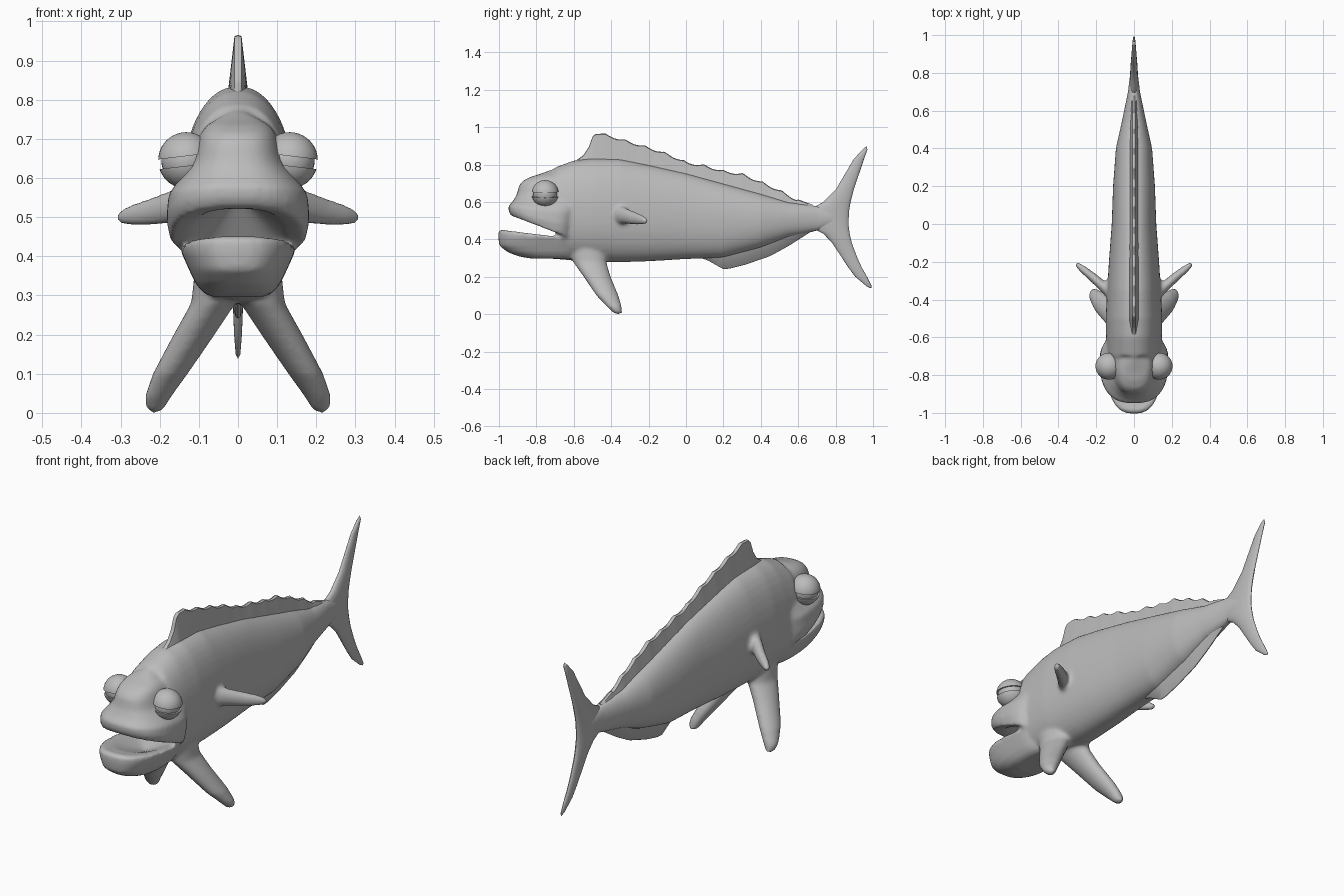
import bpy, bmesh, math
from mathutils import Vector

if "Cube" in bpy.data.objects:
    bpy.data.objects.remove(bpy.data.objects["Cube"])

grey = bpy.data.materials.new("plain grey")
grey.diffuse_color = (0.5, 0.5, 0.5, 1)
grey.use_nodes = True
grey.node_tree.nodes["Principled BSDF"].inputs["Base Color"].default_value = grey.diffuse_color


def loft(bm, rings, start=None, end=None):
    """Skin a list of rings; each end closes on a flat cap or on a point."""
    vs = [[bm.verts.new(p) for p in r] for r in rings]
    n = len(vs[0])
    for a, b in zip(vs, vs[1:]):
        for i in range(n):
            bm.faces.new((a[i], a[(i + 1) % n], b[(i + 1) % n], b[i]))
    for ring, tip in ((vs[0], start), (vs[-1], end)):
        if tip is None:
            bm.faces.new(ring)
        else:
            t = bm.verts.new(tip)
            for i in range(n):
                bm.faces.new((ring[i], ring[(i + 1) % n], t))


def finish(bm, name):
    bmesh.ops.recalc_face_normals(bm, faces=bm.faces)
    me = bpy.data.meshes.new(name)
    bm.to_mesh(me)
    bm.free()
    ob = bpy.data.objects.new(name, me)
    bpy.context.collection.objects.link(ob)
    me.materials.append(grey)
    bpy.ops.object.select_all(action='DESELECT')
    ob.select_set(True)
    bpy.context.view_layer.objects.active = ob
    bpy.ops.object.shade_smooth_by_angle(angle=math.radians(45))
    return ob


def spow(v, e):
    return math.copysign(abs(v) ** e, v)


def angles(n):
    return [2 * math.pi * i / n for i in range(n)]


def interp(pts, y):
    for (a, za), (b, zb) in zip(pts, pts[1:]):
        if y <= b:
            return za + (zb - za) * max(0, (y - a) / (b - a))
    return pts[-1][1]


def layer(z, front, w, back, tilt=0, inset=1.0):
    """Level, squarish oval slice of the head or jaw."""
    yc, e, ring = -0.72, 2 / 2.6, []
    for a in angles(40):
        s = spow(math.sin(a), e) * inset
        y = yc + s * (back if s > 0 else yc - front)
        ring.append((w * inset * spow(math.cos(a), e), y, z + tilt * (y - front)))
    return ring


body = bmesh.new()

# Trunk: y, bottom, top, half width, height of widest point
trunk = [(-.70, .295, .785, .145, .53), (-.6, .287, .822, .148, .53), (-.5, .28, .835, .15, .53),
         (-.35, .278, .83, .142, .53), (-.2, .283, .80, .133, .52), (0, .295, .755, .118, .51),
         (.2, .302, .70, .111, .50), (.4, .355, .645, .096, .50), (.55, .412, .60, .063, .51),
         (.7, .445, .58, .032, .515), (.8, .47, .56, .02, .515)]
rings = []
for y, zb, zt, w, zw in trunk:
    ring = []
    for a in angles(40):
        c, s = math.cos(a), math.sin(a)
        ring.append((w * spow(c, .9), y, zw + (s * (zt - zw) if s > 0 else spow(s, .9) * (zw - zb))))
    rings.append(ring)
loft(body, rings, start=(0, -.55, .46))

# Upper head with flared lip and hollow palate
head = [layer(.535, -.925, .15, .12, -.40, .82), layer(.525, -.935, .172, .12, -.38),
        layer(.55, -.948, .183, .13, -.25), layer(.578, -.95, .178, .15, -.1),
        layer(.605, -.925, .145, .2), layer(.64, -.905, .118, .2), layer(.69, -.892, .104, .2),
        layer(.715, -.87, .096, .2), layer(.735, -.83, .08, .2), layer(.75, -.78, .055, .2)]
loft(body, head, start=(0, -.72, .56), end=(0, -.7, .78))

# Lower jaw with hollow floor
jaw = [layer(.297, -.82, .07, .15), layer(.308, -.89, .09, .15), layer(.33, -.95, .108, .15),
       layer(.365, -.998, .125, .15), layer(.41, -1.004, .145, .15),
       layer(.445, -1.003, .148, .14, -.10), layer(.452, -.985, .14, .13, -.12),
       layer(.445, -.97, .135, .13, -.12, .8)]
loft(body, jaw, end=(0, -.74, .37))

for side in (1, -1):
    # Pelvic fins: z, centre x, radius x, centre y, radius y
    leg = [(.37, .05, .06, -.53, .10), (.28, .063, .057, -.515, .09), (.2, .112, .053, -.475, .073),
           (.1, .173, .045, -.42, .06), (.04, .205, .034, -.383, .04), (.008, .212, .022, -.365, .024)]
    loft(body, [[(side * (cx + rx * math.cos(a)), cy + ry * math.sin(a), z) for a in angles(20)]
                for z, cx, rx, cy, ry in leg], end=(side * .213, -.362, -.003))
    # Pectoral fins: centre, half height, half thickness
    arm = [(.07, -.39, .535, .065, .05), (.13, -.355, .533, .052, .034), (.17, -.325, .527, .042, .027),
           (.22, -.28, .514, .036, .024), (.27, -.24, .505, .028, .02), (.3, -.215, .5, .018, .014)]
    loft(body, [[(side * (x - .66 * t * math.cos(a)), y + .75 * t * math.cos(a), z + h * math.sin(a))
                 for a in angles(20)] for x, y, z, h, t in arm], end=(side * .312, -.205, .498))

# Blend trunk, head, jaw and paired fins into one smooth skin
ob = finish(body, "body")
m = ob.modifiers.new("blend", 'REMESH')
m.mode = 'VOXEL'
m.voxel_size = .009
m.use_smooth_shade = True
m = ob.modifiers.new("soften", 'SMOOTH')
m.factor = .5
m.iterations = 8


def blade(name, edge, root, ys, t_root, t_edge):
    """Thin median fin between a root line and an outer edge line."""
    bm = bmesh.new()
    rings = []
    for y in ys:
        r, e = root(y), edge(y)
        rings.append([(-t_root, y, r), (-t_edge, y, e), (0, y, e + .004 * (1 if e > r else -1)),
                      (t_edge, y, e), (t_root, y, r)])
    loft(bm, rings)
    return finish(bm, name)


# Dorsal fin with scalloped edge
crest = [(-.6, .81), (-.55, .845), (-.52, .89), (-.5, .945), (-.485, .96), (-.43, .962), (-.32, .93),
         (-.2, .893), (-.1, .86), (0, .815), (.1, .797), (.2, .768), (.3, .752), (.4, .71), (.5, .665),
         (.6, .61), (.68, .58)]
backline = [(r[0], r[2] - .05) for r in trunk]


def crest_edge(y):
    dip = .012 * math.sin(math.pi * ((y + .43) / .105 % 1)) if -.43 < y < .6 else 0
    return interp(crest, y) - dip


blade("dorsal_fin", crest_edge, lambda y: interp(backline, y),
      [-.6 + .01 * i for i in range(129)], .03, .009)

# Anal fin
keel = [(.08, .305), (.12, .29), (.2, .245), (.23, .247), (.32, .27), (.45, .315), (.55, .37), (.66, .44)]
blade("anal_fin", lambda y: interp(keel, y), lambda y: interp([(r[0], r[1] + .05) for r in trunk], y),
      [.08 + .02 * i for i in range(30)], .035, .006)

# Forked tail: z, front y, back y, half thickness
tail = [(.15, .965, .993, .006), (.2, .905, .968, .010), (.25, .868, .94, .012), (.3, .835, .917, .014),
        (.38, .782, .887, .017), (.43, .735, .875, .02), (.47, .66, .87, .021), (.515, .62, .87, .022),
        (.56, .66, .873, .021), (.6, .735, .88, .02), (.67, .803, .898, .017), (.75, .85, .925, .014),
        (.83, .897, .952, .011), (.88, .943, .97, .008)]
bm = bmesh.new()
loft(bm, [[(t * math.sin(a), (f + b) / 2 + (b - f) / 2 * math.cos(a), z) for a in angles(20)]
          for z, f, b, t in tail], start=(0, .99, .138), end=(0, .966, .899))
finish(bm, "tail_fin")

# Eyes: a ball between two half-closed lids
for side, label in ((1, "left"), (-1, "right")):
    centre = Vector((side * .132, -.753, .645))
    for part, r, sign in (("eyeball", .064, 0), ("upper_lid", .072, 1), ("lower_lid", .072, -1)):
        bm = bmesh.new()
        bmesh.ops.create_uvsphere(bm, u_segments=32, v_segments=20, radius=r)
        if sign:
            geom = bm.verts[:] + bm.edges[:] + bm.faces[:]
            cut = bmesh.ops.bisect_plane(bm, geom=geom, plane_co=(0, 0, .011 if sign > 0 else -.014),
                                         plane_no=(-.12 * side * sign, 0, -sign), clear_outer=True)
            bmesh.ops.contextual_create(bm, geom=[e for e in cut["geom_cut"]
                                                  if isinstance(e, bmesh.types.BMEdge)])
        bmesh.ops.translate(bm, verts=bm.verts, vec=centre)
        finish(bm, f"{label}_{part}")
